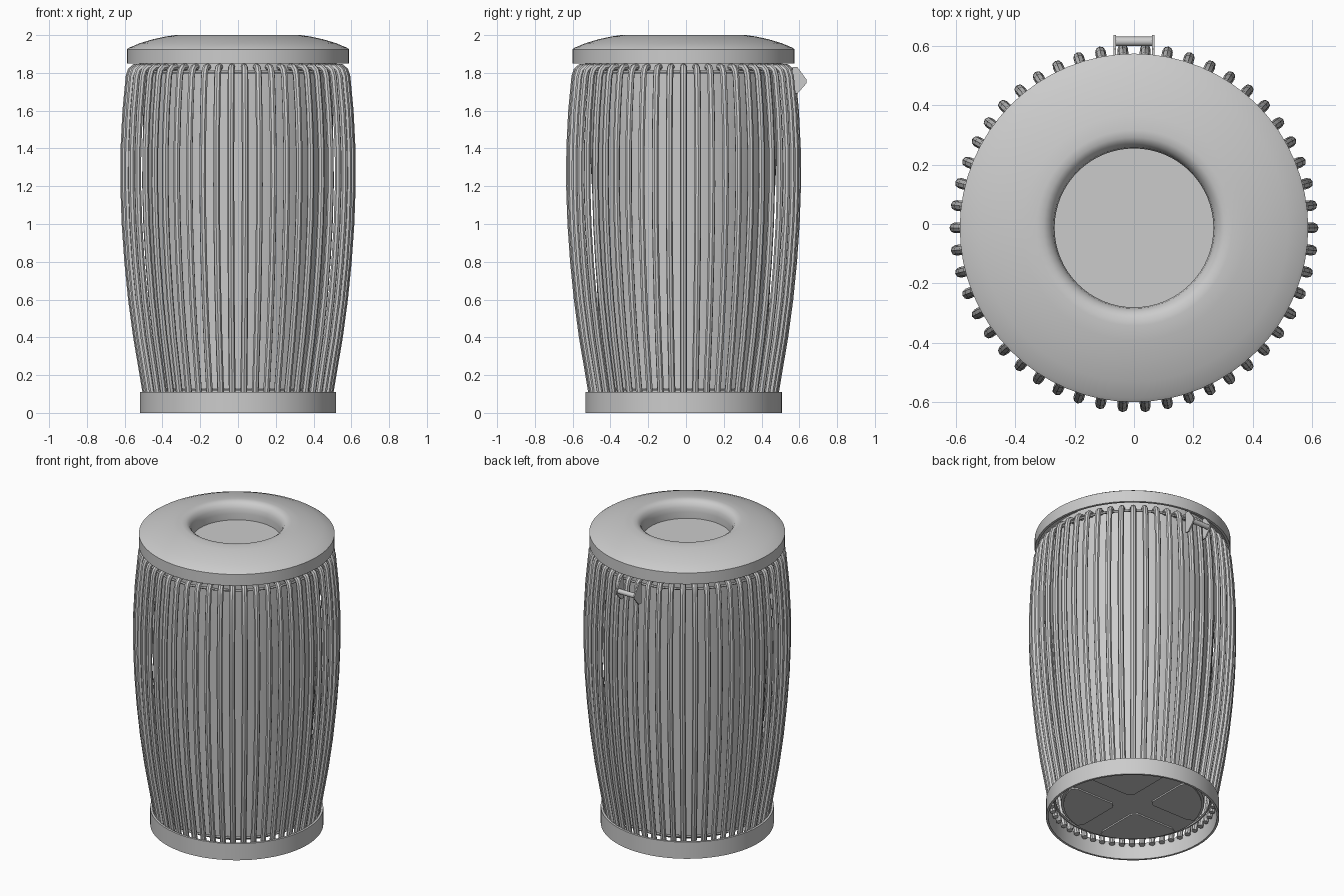
import bpy, bmesh, math
from mathutils import Matrix, Vector

if "Cube" in bpy.data.objects:
    bpy.data.objects.remove(bpy.data.objects["Cube"], do_unlink=True)

CY = -0.013          # body axis, shifted forward to balance the rear bracket
RODS = 50

grey = bpy.data.materials.new("painted_grey")
grey.use_nodes = True
grey.diffuse_color = (0.6, 0.6, 0.6, 1)
grey.node_tree.nodes["Principled BSDF"].inputs["Base Color"].default_value = (0.6, 0.6, 0.6, 1)


def add(name, bm, smooth=True):
    """Turn a bmesh into an object with the shared material."""
    bmesh.ops.recalc_face_normals(bm, faces=bm.faces)
    me = bpy.data.meshes.new(name)
    bm.to_mesh(me)
    bm.free()
    me.materials.append(grey)
    ob = bpy.data.objects.new(name, me)
    bpy.context.scene.collection.objects.link(ob)
    if smooth:
        bpy.ops.object.select_all(action='DESELECT')
        ob.select_set(True)
        bpy.context.view_layer.objects.active = ob
        bpy.ops.object.shade_smooth_by_angle(angle=math.radians(35))
    return ob


def lathe(name, profile, closed=True, steps=64):
    """Spin an (radius, height) profile round the body axis."""
    bm = bmesh.new()
    vs = [bm.verts.new((r, CY, z)) for r, z in profile]
    pairs = list(zip(vs, vs[1:])) + ([(vs[-1], vs[0])] if closed else [])
    edges = [bm.edges.new(p) for p in pairs]
    bmesh.ops.spin(bm, geom=vs + edges, cent=(0, CY, 0), axis=(0, 0, 1),
                   angle=math.tau, steps=steps)
    bmesh.ops.remove_doubles(bm, verts=bm.verts, dist=1e-4)
    return add(name, bm)


def prism(name, points, offset):
    """Extrude a flat polygon along an offset."""
    bm = bmesh.new()
    face = bm.faces.new([bm.verts.new(p) for p in points])
    ext = bmesh.ops.extrude_face_region(bm, geom=[face], use_keep_orig=True)
    verts = [g for g in ext["geom"] if isinstance(g, bmesh.types.BMVert)]
    bmesh.ops.translate(bm, verts=verts, vec=offset)
    return add(name, bm, smooth=False)


# Base ring, open through the middle
lathe("base_ring", [(0.52, 0), (0.52, 0.11), (0.506, 0.11), (0.506, 0)])

# Domed lid with a rolled lip round the opening
lathe("lid", [(0.588, 1.85), (0.588, 1.925), (0.575, 1.934), (0.52, 1.957),
              (0.45, 1.978), (0.38, 1.993), (0.33, 2.0), (0.305, 1.998),
              (0.285, 1.985), (0.272, 1.96), (0.268, 1.93), (0.268, 1.885),
              (0.282, 1.885), (0.285, 1.95), (0.33, 1.982), (0.45, 1.962),
              (0.572, 1.918), (0.572, 1.85)])

# Inner bin, closed at both ends
lathe("inner_bin", [(0, 0.095), (0.43, 0.095), (0.45, 0.5), (0.503, 1.55),
                    (0.518, 1.84), (0.518, 1.888), (0, 1.888)], closed=False)

# Hoops that hold the rods
for name, r, z in (("upper_hoop", 0.555, 1.805), ("lower_hoop", 0.468, 0.125)):
    ring = [(r + 0.008 * math.cos(a), z + 0.008 * math.sin(a))
            for a in (k * math.tau / 6 for k in range(6))]
    lathe(name, ring)

# Bowed rods, bent inward below the lid
rod_path = [(0.484, 0.085), (0.503, 0.2), (0.537, 0.4), (0.564, 0.6),
            (0.584, 0.8), (0.598, 1.0), (0.605, 1.2), (0.604, 1.4),
            (0.594, 1.6), (0.577, 1.78), (0.567, 1.812), (0.548, 1.829), (0.505, 1.832)]
curve = bpy.data.curves.new("rod_path", 'CURVE')
curve.dimensions = '3D'
curve.bevel_depth = 0.018
curve.bevel_resolution = 2
curve.use_fill_caps = True
for k in range(RODS):
    a = k * math.tau / RODS
    spline = curve.splines.new('POLY')
    spline.points.add(len(rod_path) - 1)
    for p, (r, z) in zip(spline.points, rod_path):
        p.co = (r * math.cos(a), CY + r * math.sin(a), z, 1)
helper = bpy.data.objects.new("rod_helper", curve)
bpy.context.scene.collection.objects.link(helper)
bpy.context.view_layer.update()
mesh = bpy.data.meshes.new_from_object(
    helper.evaluated_get(bpy.context.evaluated_depsgraph_get()))
bm = bmesh.new()
bm.from_mesh(mesh)
bpy.data.objects.remove(helper)
rods = add("rods", bm)
rods.data.materials.clear()
rods.data.materials.append(grey)
rods.data.polygons.foreach_set("material_index", [0] * len(rods.data.polygons))

# Underside panels: four quarter sectors leaving a cross between them
GAP, R = 0.07, 0.415
start = math.asin(GAP / R) + 0.05
for q in range(4):
    pts = [Vector((GAP + 0.03, GAP, 0)), Vector((GAP, GAP + 0.03, 0))]
    sweep = [math.pi / 2 - start - k * (math.pi / 2 - 2 * start) / 12 for k in range(13)]
    pts.append(Vector((GAP, R - 0.05, 0)))
    pts += [Vector((R * math.cos(a), R * math.sin(a), 0)) for a in sweep]
    pts.append(Vector((R - 0.05, GAP, 0)))
    place = Matrix.Translation((0, CY, 0.095)) @ Matrix.Rotation(q * math.pi / 2, 4, 'Z')
    prism(f"underside_panel_{q + 1}", [place @ p for p in pts], (0, 0, -0.009))

# Rear bracket: two pointed side plates and a cross bar
for name, x in (("bracket_plate_right", -0.069), ("bracket_plate_left", 0.061)):
    prism(name, [(x, 0.565, 1.69), (x, 0.59, 1.69), (x, 0.638, 1.745),
                 (x, 0.638, 1.765), (x, 0.59, 1.83), (x, 0.565, 1.83)], (0.008, 0, 0))
bm = bmesh.new()
bmesh.ops.create_cone(bm, cap_ends=True, segments=12, radius1=0.016, radius2=0.016, depth=0.13,
                      matrix=Matrix.Translation((0, 0.616, 1.755)) @ Matrix.Rotation(math.pi / 2, 4, 'Y'))
add("bracket_bar", bm)
